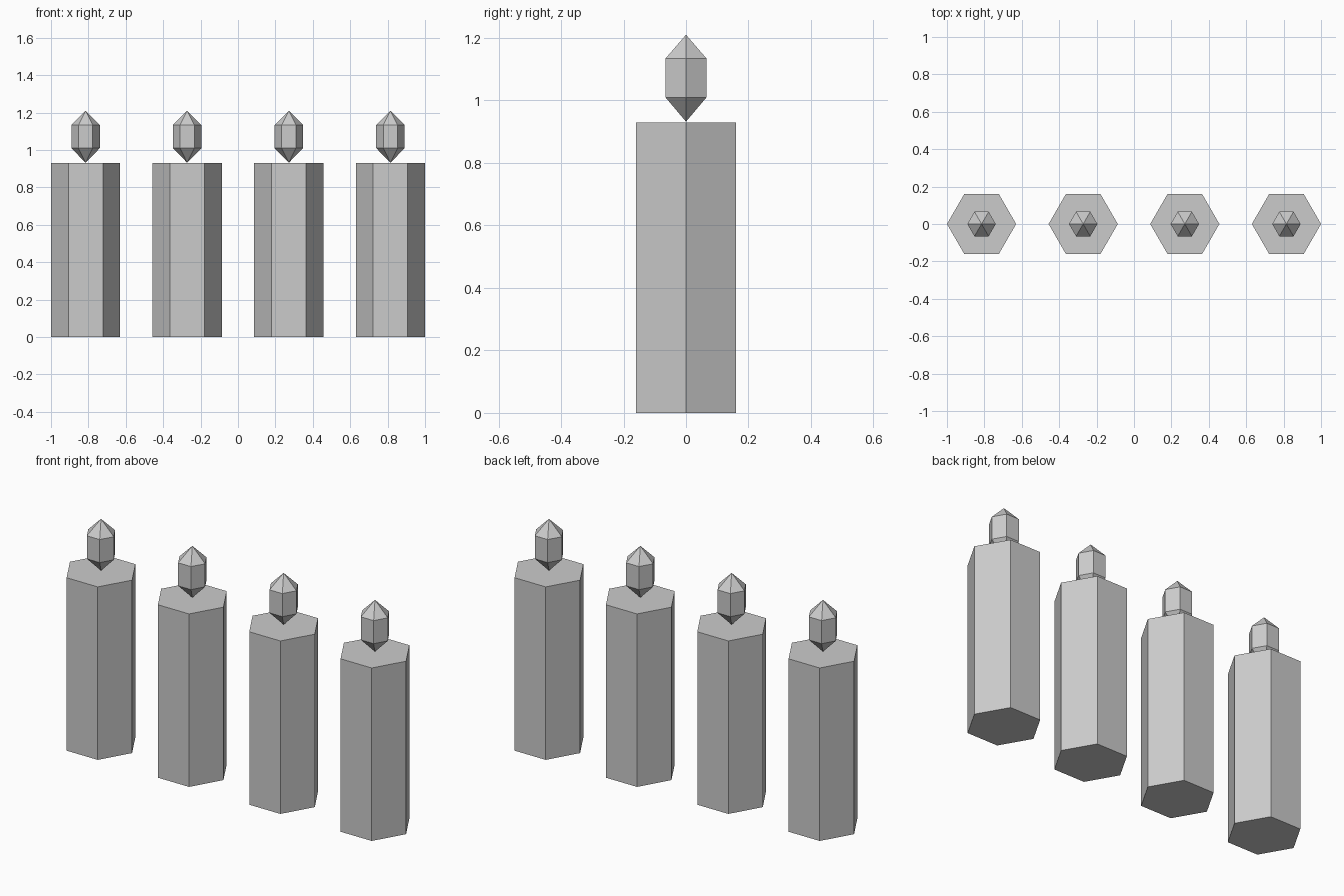
import bpy, bmesh
from math import cos, sin, pi

if "Cube" in bpy.data.objects:
    bpy.data.objects.remove(bpy.data.objects["Cube"])

SIDES = 6


def lathe(name, profile, x):
    """Hexagonal solid from (radius, z) pairs; radius 0 makes a point."""
    bm = bmesh.new()
    rings = []
    for r, z in profile:
        n = SIDES if r > 0 else 1
        rings.append([bm.verts.new((r * cos(2 * pi * i / SIDES), r * sin(2 * pi * i / SIDES), z))
                      for i in range(n)])
    for a, b in zip(rings, rings[1:]):
        for i in range(SIDES):
            j = (i + 1) % SIDES
            corners = [a[i % len(a)], a[j % len(a)], b[j % len(b)], b[i % len(b)]]
            bm.faces.new(list(dict.fromkeys(corners)))
    # flat caps on open ends
    for ring in (rings[0], rings[-1]):
        if len(ring) > 1:
            bm.faces.new(ring)
    bmesh.ops.recalc_face_normals(bm, faces=bm.faces)
    mesh = bpy.data.meshes.new(name)
    bm.to_mesh(mesh)
    bm.free()
    obj = bpy.data.objects.new(name, mesh)
    obj.location.x = x
    bpy.context.collection.objects.link(obj)
    return obj


# Row of four candles, each a wax column with a faceted flame
for k in range(4):
    x = -0.815 + k * 1.63 / 3
    lathe(f"candle_{k + 1}", [(0.185, 0), (0.185, 0.93)], x)
    lathe(f"flame_{k + 1}", [(0, 0.932), (0.076, 1.01), (0.076, 1.134), (0, 1.21)], x)
